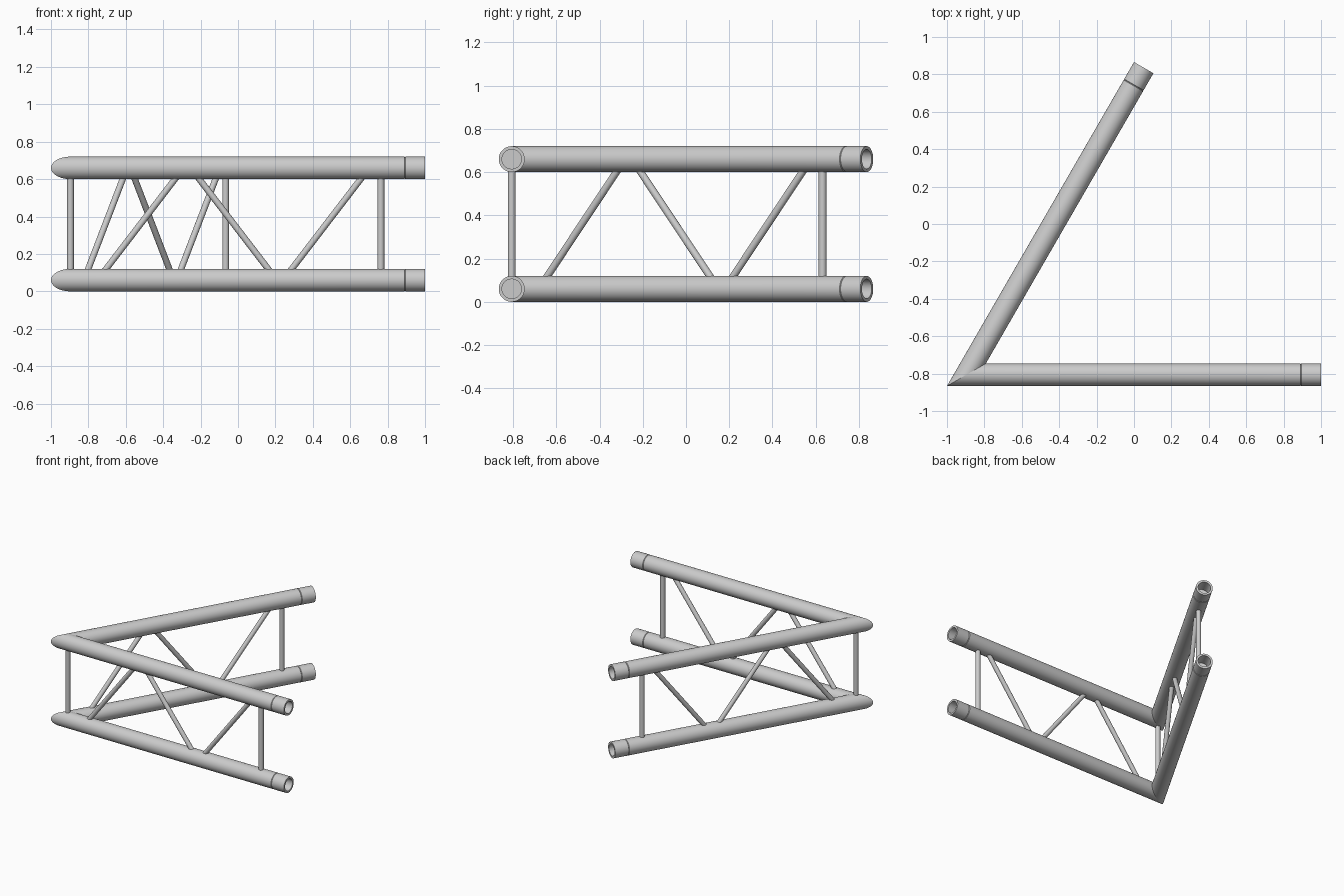
import bpy, bmesh, math
from mathutils import Vector

if "Cube" in bpy.data.objects:
    bpy.data.objects.remove(bpy.data.objects["Cube"])

R = 0.06              # chord radius
LENGTH = 1.896        # centre-line length of each leg
LOW, HIGH = 0.06, 0.66
CORNER = Vector((-0.896, -0.806, 0))
N = 48

# each leg: direction along it, and the sideways direction to the inside of the angle
c, s = math.cos(math.radians(60)), math.sin(math.radians(60))
LEGS = {"front": (Vector((1, 0, 0)), Vector((0, 1, 0))),
        "rear": (Vector((c, s, 0)), Vector((s, -c, 0)))}


def finish(bm, name):
    bmesh.ops.recalc_face_normals(bm, faces=bm.faces)
    mesh = bpy.data.meshes.new(name)
    bm.to_mesh(mesh)
    bm.free()
    obj = bpy.data.objects.new(name, mesh)
    bpy.context.collection.objects.link(obj)
    bpy.context.view_layer.objects.active = obj
    bpy.ops.object.select_all(action='DESELECT')
    obj.select_set(True)
    bpy.ops.object.shade_smooth_by_angle(angle=math.radians(30))


def chord(name, along, inner, z):
    # mitred start, seam groove of the end sleeve, then the open socket
    seam = LENGTH - 0.108
    profile = [(None, R), (seam - 0.003, R), (seam, R - 0.003), (seam + 0.003, R),
               (LENGTH, R), (LENGTH, 0.045), (seam, 0.045)]
    bm = bmesh.new()
    rings = []
    for dist, rad in profile:
        ring = []
        for i in range(N):
            a = 2 * math.pi * i / N
            side = rad * math.cos(a)
            d = side * math.sqrt(3) if dist is None else dist
            p = CORNER + along * d + inner * side + Vector((0, 0, z + rad * math.sin(a)))
            ring.append(bm.verts.new(p))
        rings.append(ring)
    for r0, r1 in zip(rings, rings[1:]):
        for i in range(N):
            j = (i + 1) % N
            bm.faces.new((r0[i], r0[j], r1[j], r1[i]))
    bm.faces.new(rings[-1])
    finish(bm, name)


def brace(name, along, d0, z0, d1, z1, rad):
    a = CORNER + along * d0 + Vector((0, 0, z0))
    b = CORNER + along * d1 + Vector((0, 0, z1))
    bm = bmesh.new()
    bmesh.ops.create_cone(bm, cap_ends=True, segments=24, radius1=rad, radius2=rad,
                          depth=(b - a).length)
    rot = (b - a).to_track_quat('Z', 'Y').to_matrix()
    bmesh.ops.rotate(bm, verts=bm.verts, matrix=rot)
    bmesh.ops.translate(bm, verts=bm.verts, vec=(a + b) / 2)
    finish(bm, name)


# shared upright at the corner
brace("corner_upright", LEGS["front"][0], 0, LOW, 0, HIGH, 0.018)

for leg, (along, inner) in LEGS.items():
    chord(leg + "_lower_chord", along, inner, LOW)
    chord(leg + "_upper_chord", along, inner, HIGH)
    brace(leg + "_end_upright", along, 1.66, LOW, 1.66, HIGH, 0.018)
    # zigzag diagonals
    brace(leg + "_diagonal_1", along, 0.145, LOW, 0.605, HIGH, 0.017)
    brace(leg + "_diagonal_2", along, 0.643, HIGH, 1.103, LOW, 0.017)
    brace(leg + "_diagonal_3", along, 1.138, LOW, 1.598, HIGH, 0.017)
